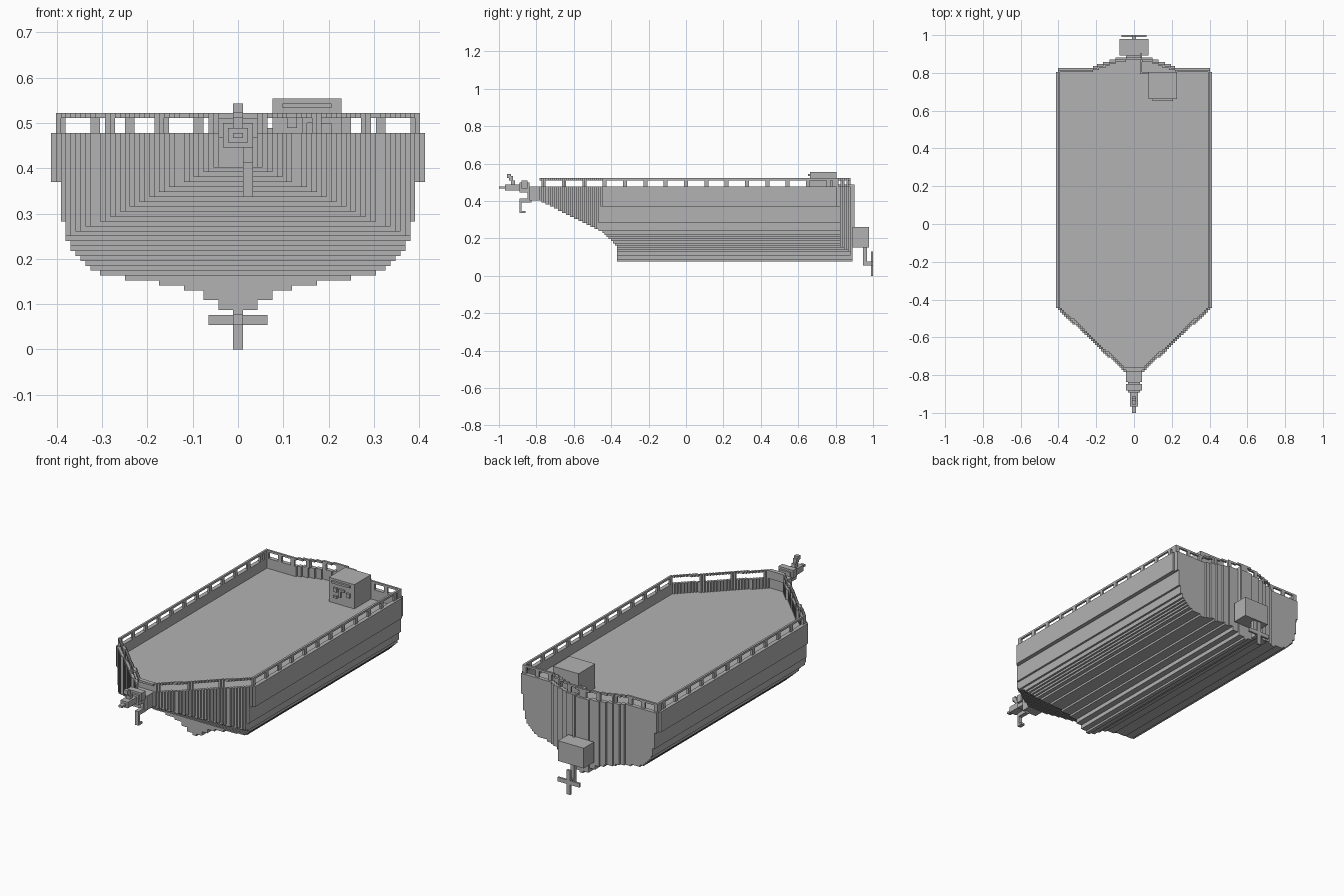
import bpy
import math
from mathutils import Vector

if "Cube" in bpy.data.objects:
    bpy.data.objects.remove(bpy.data.objects["Cube"])

V = 2 / 184          # edge length of one building block
DECK, WALL_TOP = 39, 44

paint = bpy.data.materials.new("plain_grey")
paint.use_nodes = True
grey = (0.45, 0.45, 0.45, 1)
paint.diffuse_color = grey
paint.node_tree.nodes["Principled BSDF"].inputs["Base Color"].default_value = grey


def block_mesh(name, cells):
    """Skin a set of block cells, merging exposed faces into long strips."""
    corners, verts, faces = {}, [], []

    def corner(p):
        if p not in corners:
            corners[p] = len(verts)
            verts.append(Vector(p) * V)
        return corners[p]

    for axis in range(3):
        run = 2 if axis == 1 else 1
        other = 3 - axis - run
        for sign in (-1, 1):
            def shifted(c, a, d):
                return c[:a] + (c[a] + d,) + c[a + 1:]
            exposed = {c for c in cells if shifted(c, axis, sign) not in cells}
            for c in exposed:
                if shifted(c, run, -1) in exposed:
                    continue
                end = c
                while shifted(end, run, 1) in exposed:
                    end = shifted(end, run, 1)
                length = end[run] - c[run] + 1
                base = shifted(c, axis, 1) if sign > 0 else c
                a = base
                b = shifted(a, run, length)
                d = shifted(a, other, 1)
                quad = [a, b, shifted(b, other, 1), d]
                if ((run - axis) % 3 == 1) != (sign > 0):
                    quad.reverse()
                faces.append([corner(p) for p in quad])
    mesh = bpy.data.meshes.new(name)
    mesh.from_pydata(verts, [], faces)
    mesh.materials.append(paint)
    obj = bpy.data.objects.new(name, mesh)
    bpy.context.collection.objects.link(obj)
    return obj


def box(x0, x1, y0, y1, z0, z1):
    return {(x, y, z) for x in range(x0, x1) for y in range(y0, y1) for z in range(z0, z1)}


def boxes(name, *parts):
    return block_mesh(name, set().union(*(box(*p) for p in parts)))


# Hull shape rules
SECTION = [1, 4, 4, 7, 7, 11, 16, 23, 28, 30, 31, 32, 33, 34, 34]


def section_width(z):
    if z < 22:
        return SECTION[z - 7]
    return 35 if z < 26 else 36 if z < 34 else 38


def bow_width(y):
    return 38 - max(0, -41 - y) * 1.06


def bow_bottom(y):
    if y >= -34:
        return 7
    return 14 + (-34 - y) * 0.9 if y > -43 else 22 + (-43 - y) * 0.5


def stern_end(ax):
    if ax < 4:
        return 82
    if ax > 37:
        return 74
    return max(75.5, 81 - max(0, ax - 6.5) * 5 / 14)


def inside(x, y, inset):
    ax = abs(x + 0.5)
    return ax < bow_width(y) - inset and -73 + inset <= y < stern_end(ax) - inset


# Hull with a sunken deck behind a low wall
plan = [(x, y) for x in range(-38, 38) for y in range(-73, 82) if inside(x, y, 0)]
hull = set()
for x, y in plan:
    top = DECK if inside(x, y, 2) else WALL_TOP
    for z in range(max(7, math.ceil(bow_bottom(y))), top):
        if abs(x + 0.5) < section_width(z):
            hull.add((x, y, z))
block_mesh("hull", hull)

# Handrail ring and its posts
ring = [(x, y) for x, y in plan if inside(x, y, 1) and not inside(x, y, 2.2)]
block_mesh("handrail", {(x, y, 47) for x, y in ring})
posts = set()
for x, y in ring:
    at_stern = y >= 72
    if (abs(x + 0.5) % 7 < 2) if at_stern else ((y + 1) % 10 < 2):
        posts |= box(x, x + 1, y, y + 1, WALL_TOP, 47)
block_mesh("rail_posts", posts)

# Control console with raised panel and knobs on its front
boxes("console", (7, 21, 61, 74, DECK, 51))
boxes("console_panel", (9, 19, 60, 61, 49, 50))
boxes("console_knobs", (10, 12, 60, 61, 45, 47), (13, 16, 60, 61, 46, 47),
      (13, 14, 60, 61, 43, 46), (17, 19, 60, 61, 44, 46), (10, 12, 60, 61, 42, 43))

# Control cable running from the console over the stern
boxes("control_cable", (3, 7, 73, 74, 44, 45), (3, 4, 73, 83, 44, 45),
      (3, 4, 82, 83, 24, 45))

# Outboard motor, drive leg and propeller
boxes("motor_housing", (-7, 7, 82, 90, 14, 24))
boxes("drive_leg", (-1, 1, 87, 89, 5, 14), (-1, 1, 89, 91, 5, 7))
boxes("propeller", (-1, 1, 91, 92, 0, 12), (-6, 6, 91, 92, 5, 7))

# Bow figurehead: neck, shoulders, head, crest and one hanging arm
boxes("figurehead_body", (-4, 4, -77, -73, 37, 44), (-3, 3, -82, -77, 41, 46),
      (-4, 4, -81, -78, 43, 47))
boxes("figurehead_head", (-2, 2, -89, -82, 42, 45), (-1, 1, -92, -89, 43, 44))
boxes("figurehead_crest", (-1, 1, -86, -84, 45, 47), (-1, 1, -87, -85, 47, 49),
      (-1, 1, -88, -86, 48, 50))
boxes("figurehead_arm", (1, 3, -82, -76, 36, 38), (1, 3, -82, -81, 31, 36),
      (1, 3, -82, -79, 31, 32), (1, 3, -78, -76, 38, 41))
